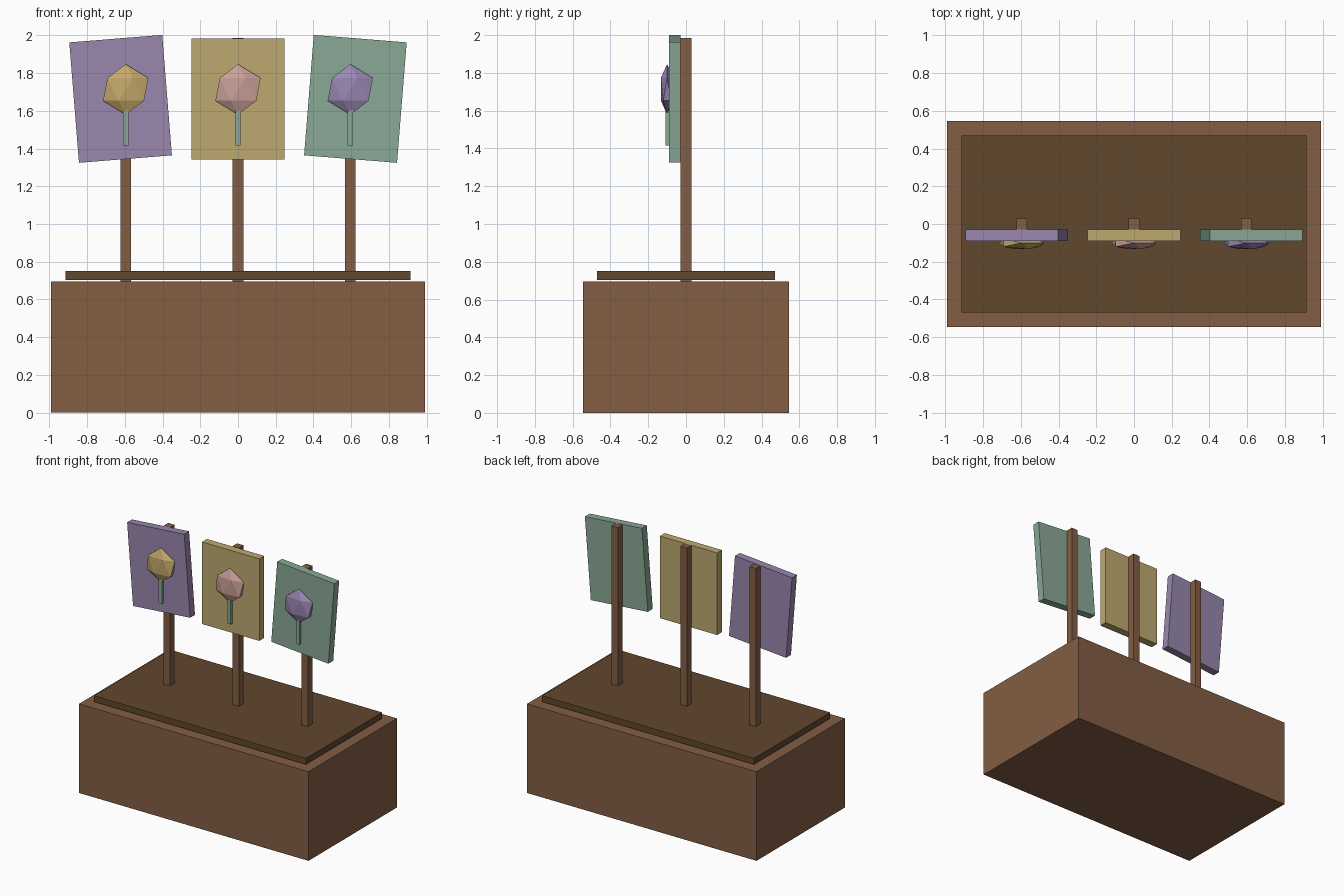
import bpy
import math
from mathutils import Matrix, Vector

if "Cube" in bpy.data.objects:
    bpy.data.objects.remove(bpy.data.objects["Cube"])


def material(name, rgb):
    # sRGB 0-255 to linear diffuse colour
    lin = [((c / 255 + 0.055) / 1.055) ** 2.4 for c in rgb]
    m = bpy.data.materials.new(name)
    m.diffuse_color = (*lin, 1)
    m.use_nodes = True
    m.node_tree.nodes["Principled BSDF"].inputs["Base Color"].default_value = m.diffuse_color
    return m


wood = material("warm_wood", (131, 94, 67))
soil = material("dark_soil", (97, 71, 46))
purple = material("dusty_purple", (152, 135, 172))
yellow = material("straw_yellow", (189, 169, 112))
green = material("sage_green", (138, 168, 150))
pink = material("soft_pink", (203, 160, 153))
gold = material("petal_gold", (197, 169, 106))
violet = material("petal_violet", (155, 135, 180))


def box(name, lo, hi, mat, tilt=0.0):
    lo, hi = Vector(lo), Vector(hi)
    bpy.ops.mesh.primitive_cube_add(size=1, location=(lo + hi) / 2)
    ob = bpy.context.object
    ob.name = name
    ob.data.transform(Matrix.Diagonal((*(hi - lo), 1)))
    ob.rotation_euler.y = tilt
    ob.data.materials.append(mat)
    return ob


# Planter and soil slab, with a narrow gap between them
box("planter_box", (-0.99, -0.545, 0), (0.99, 0.545, 0.695), wood)
box("soil_slab", (-0.915, -0.47, 0.703), (0.915, 0.47, 0.75), soil)

# Three posts, each with a sign board and a flower in relief
signs = [
    ("left", -0.595, -0.622, -0.08, purple, gold),
    ("middle", 0.0, 0.0, 0.0, yellow, pink),
    ("right", 0.595, 0.622, 0.08, green, violet),
]
for side, x, board_x, tilt, board_mat, petal_mat in signs:
    box(side + "_post", (x - 0.028, -0.029, 0.693), (x + 0.028, 0.029, 1.985), wood)
    box(side + "_sign_board", (board_x - 0.247, -0.09, 1.343),
        (board_x + 0.247, -0.03, 1.983), board_mat, tilt)
    box(side + "_flower_stem", (x - 0.0135, -0.109, 1.416), (x + 0.0135, -0.083, 1.62), green)

    # Flattened faceted flower head
    bpy.ops.mesh.primitive_ico_sphere_add(subdivisions=1, radius=0.134, location=(x, -0.1, 1.713))
    head = bpy.context.object
    head.name = side + "_flower_head"
    head.data.transform(Matrix.Diagonal((1, 0.29, 1, 1)))
    head.data.materials.append(petal_mat)
